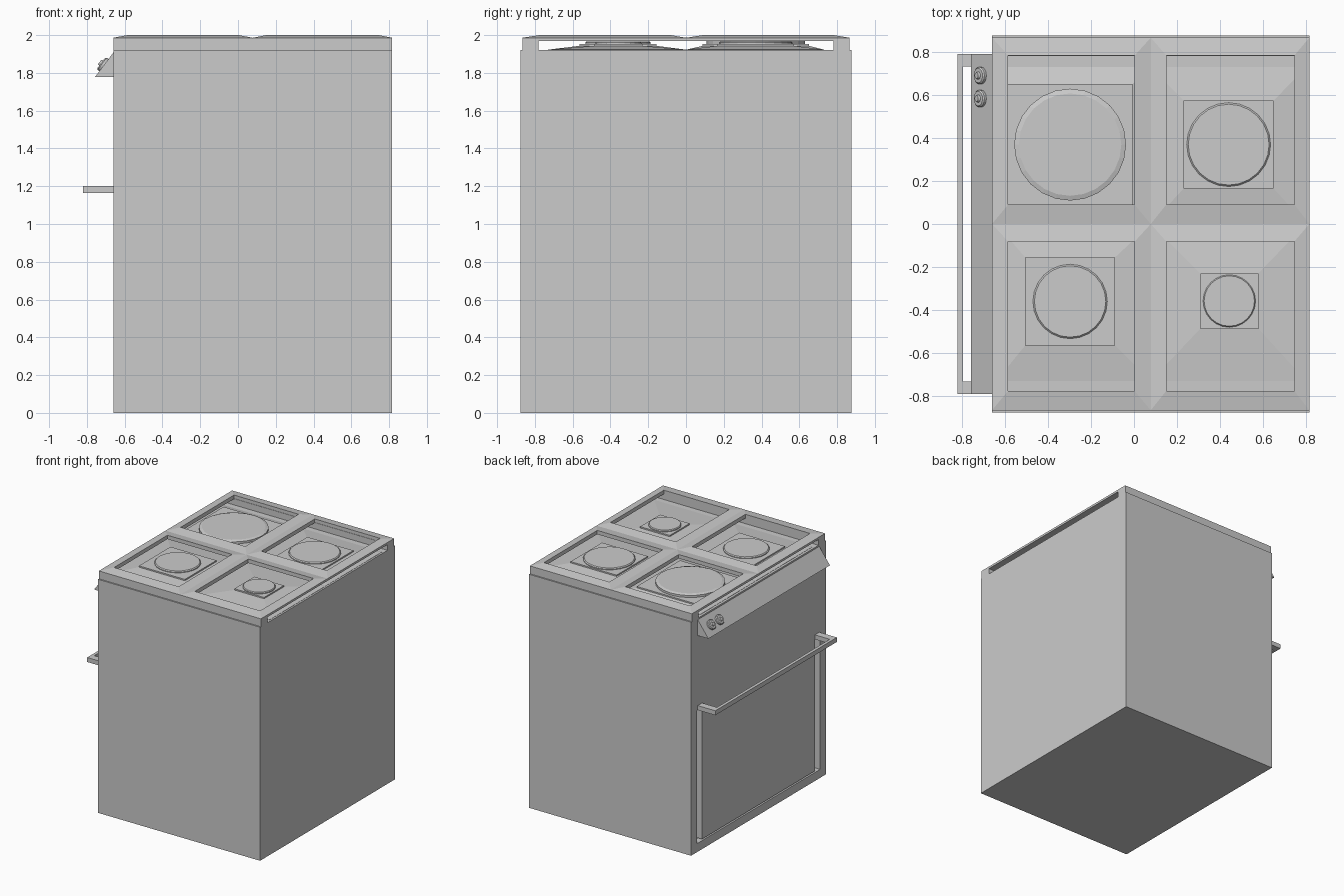
import bpy, bmesh, math
from mathutils import Vector, Matrix

if "Cube" in bpy.data.objects:
    bpy.data.objects.remove(bpy.data.objects["Cube"])


def finish(name, bm):
    bmesh.ops.recalc_face_normals(bm, faces=bm.faces)
    mesh = bpy.data.meshes.new(name)
    bm.to_mesh(mesh)
    bm.free()
    ob = bpy.data.objects.new(name, mesh)
    bpy.context.collection.objects.link(ob)
    return ob


def loft(name, loops, closed=False):
    """Bridge equal-length point loops; cap the ends unless closed on itself."""
    bm = bmesh.new()
    rings = [[bm.verts.new(p) for p in loop] for loop in loops]
    n = len(rings[0])
    pairs = list(zip(rings, rings[1:]))
    if closed:
        pairs.append((rings[-1], rings[0]))
    for a, b in pairs:
        for i in range(n):
            j = (i + 1) % n
            bm.faces.new((a[i], a[j], b[j], b[i]))
    if not closed:
        bm.faces.new(rings[0])
        bm.faces.new(rings[-1])
    return finish(name, bm)


def rect(x0, x1, y0, y1, z):
    return [(x0, y0, z), (x1, y0, z), (x1, y1, z), (x0, y1, z)]


def box(name, x0, x1, y0, y1, z0, z1):
    return loft(name, [rect(x0, x1, y0, y1, z0), rect(x0, x1, y0, y1, z1)])


def turned(name, profile, matrix, sides=24):
    """Stack of circles given as (radius, height)."""
    loops = []
    for r, h in profile:
        loops.append([matrix @ Vector((r * math.cos(2 * math.pi * i / sides),
                                       r * math.sin(2 * math.pi * i / sides), h))
                      for i in range(sides)])
    return loft(name, loops)


# Body with a shallow door recess
X0, X1, XM = -0.66, 0.815, 0.078
body = box("body", X0, X1, -0.877, 0.877, 0, 1.921)
cutter = box("door_cutter", X0 - 0.1, X0 + 0.05, -0.80, 0.80, 0.07, 1.165)
cutter.hide_render = True
cutter.hide_viewport = True
cutter.display_type = 'WIRE'
mod = body.modifiers.new("door_recess", 'BOOLEAN')
mod.object = cutter
mod.operation = 'DIFFERENCE'
mod.solver = 'EXACT'

# Door panel and handle
box("door_panel", X0, X0 + 0.05, -0.735, 0.735, 0.082, 1.165)
box("handle_bar", -0.82, -0.795, -0.79, 0.79, 1.165, 1.202)
for s, side in ((-1, "right"), (1, "left")):
    a, b = sorted((s * 0.733, s * 0.79))
    box("handle_arm_" + side, -0.795, X0, a, b, 1.165, 1.202)

# Slanted control panel
profile = [(X0, 1.908), (-0.757, 1.778), (X0, 1.778)]
loft("control_panel", [[(x, y, z) for x, z in profile] for y in (-0.79, 0.79)])

# Knobs standing on the slanted panel
normal = Vector((-0.80, 0, 0.60)).normalized()
tilt = normal.to_track_quat('Z', 'Y').to_matrix().to_4x4()
for i, y in enumerate((0.69, 0.583)):
    m = Matrix.Translation((-0.71, y, 1.841)) @ tilt
    turned("knob_%d" % i, [(0.040, -0.005), (0.040, 0.012), (0.034, 0.018),
                           (0.018, 0.018), (0.014, 0.028)], m, 16)

# Cooktop side rails
for s, side in ((-1, "right"), (1, "left")):
    a, b = sorted((s * 0.78, s * 0.866))
    box("cooktop_rail_" + side, X0, X1, a, b, 1.921, 1.972)

# Four burners: holder centre, half width, disc base and top radius, disc height
burners = [
    (-0.297, 0.369, 0.290, 0.281, 0.260, 0.238, 1.978),
    (0.440, 0.369, 0.209, 0.204, 0.195, 0.188, 1.967),
    (-0.297, -0.360, 0.209, 0.205, 0.173, 0.166, 1.967),
    (0.443, -0.358, 0.135, 0.129, 0.122, 0.117, 1.967),
]
for k, (cx, cy, hx, hy, r0, r1, top) in enumerate(burners):
    left, back = cx < 0, cy > 0
    ox = (X0, XM) if left else (XM, X1)
    oy = (0, 0.866) if back else (-0.866, 0)
    ix = (-0.585, 0.003) if left else (0.150, 0.745)
    iy = (0.09, 0.783) if back else (-0.776, -0.082)
    # Frame around the opening, sloping up to its inner rim
    loft("cooktop_frame_%d" % k,
         [rect(*ox, *oy, 1.968), rect(*ox, *oy, 1.986),
          rect(*ix, *iy, 2.0), rect(*ix, *iy, 1.968)], closed=True)
    # Sloped tray rising to the square holder
    sq = (cx - hx, cx + hx, cy - hy, cy + hy)
    bx = (-0.64, XM) if left else (XM, 0.80)
    by = (0, 0.73) if back else (-0.73, 0)
    loft("burner_tray_%d" % k,
         [rect(*bx, *by, 1.919), rect(*bx, *by, 1.923),
          rect(*sq, 1.943), rect(*sq, 1.954)])
    # Hot plate
    turned("hot_plate_%d" % k, [(r0, 1.950), (r0, top - 0.007), (r1, top)],
           Matrix.Translation((cx, cy, 0)))
